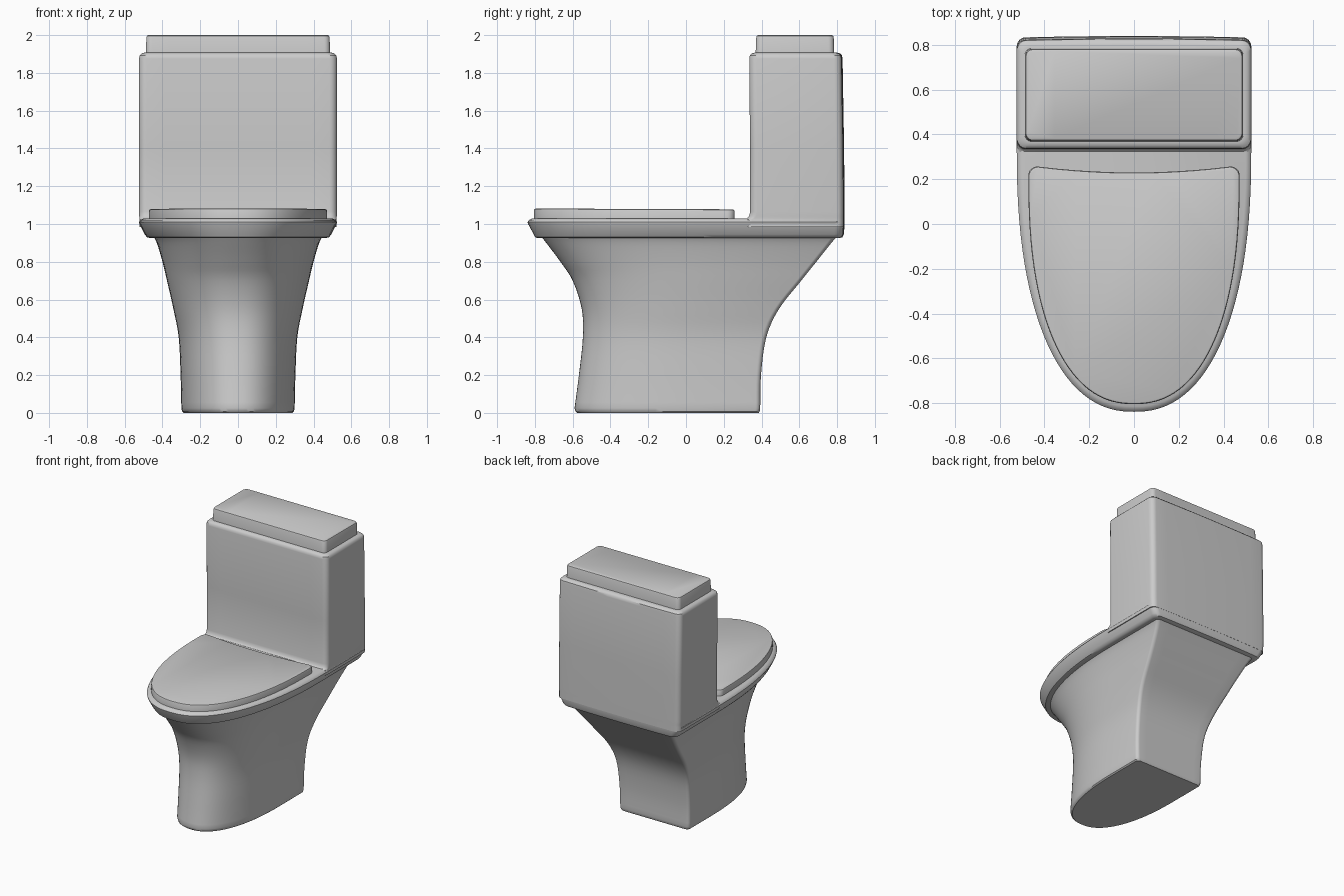
import bpy, bmesh
from math import sin, cos, pi

if "Cube" in bpy.data.objects:
    bpy.data.objects.remove(bpy.data.objects["Cube"])


def back_edge(w, yb, r, bow, steps=6, span=10):
    """Left corner, bowed back edge, right corner."""
    pts = []
    for i in range(steps + 1):
        a = pi - i / steps * pi / 2
        pts.append((-w + r + r * cos(a), yb - r + r * sin(a)))
    for i in range(1, span):
        u = -1 + 2 * i / span
        pts.append((u * (w - r), yb + bow * (1 - u * u)))
    return pts + [(-x, y) for x, y in reversed(pts[:steps + 1])]


def bowl_outline(w, yf, yb, ys, r, n=2.3, bow=0.0, count=56):
    """Rounded front and squared back, seen from above."""
    pts = []
    for i in range(count + 1):
        a = pi * i / count
        c, s = cos(a), max(sin(a), 0)
        x = w * abs(c) ** (2 / n) * (1 if c >= 0 else -1)
        pts.append((x, ys - (ys - yf) * s ** (2 / n)))
    return pts + back_edge(w, yb, r, bow)


def tank_outline(w, yf, yb, r, bow=0.0):
    back = back_edge(w, yb, r, bow)
    front = [(-x, yf + yb - y) for x, y in back_edge(w, yb, r, 0)]
    return front + back


def loft(name, sections, angle=35):
    """Skin a stack of (z, outline) sections and cap both ends."""
    bm = bmesh.new()
    rings = [[bm.verts.new((x, y, z)) for x, y in pts] for z, pts in sections]
    for a, b in zip(rings, rings[1:]):
        for i in range(len(a)):
            j = (i + 1) % len(a)
            bm.faces.new((a[i], a[j], b[j], b[i]))
    bm.faces.new(rings[0])
    bm.faces.new(rings[-1])
    bmesh.ops.recalc_face_normals(bm, faces=bm.faces)
    me = bpy.data.meshes.new(name)
    bm.to_mesh(me)
    bm.free()
    ob = bpy.data.objects.new(name, me)
    bpy.context.collection.objects.link(ob)
    bpy.ops.object.select_all(action='DESELECT')
    ob.select_set(True)
    bpy.context.view_layer.objects.active = ob
    bpy.ops.object.shade_smooth_by_angle(angle=angle * pi / 180)
    return ob


def smooth_rows(rows, sub=4):
    """Catmull-Rom interpolation between profile rows."""
    out = []
    for i in range(len(rows) - 1):
        quad = [rows[max(i - 1, 0)], rows[i], rows[i + 1], rows[min(i + 2, len(rows) - 1)]]
        for k in range(sub):
            t = k / sub
            out.append([0.5 * (2 * b + (c - a) * t + (2 * a - 5 * b + 4 * c - d) * t * t
                        + (3 * b - a - 3 * c + d) * t ** 3) for a, b, c, d in zip(*quad)])
    return out + [rows[-1]]


# Pedestal: z, half width, front y, back y, start of front curve
profile = [
    (0.025, 0.300, -0.590, 0.393, 0.10),
    (0.20, 0.304, -0.567, 0.397, 0.10),
    (0.40, 0.314, -0.546, 0.425, 0.11),
    (0.55, 0.342, -0.552, 0.492, 0.14),
    (0.70, 0.376, -0.600, 0.610, 0.19),
    (0.80, 0.400, -0.665, 0.690, 0.23),
    (0.90, 0.430, -0.740, 0.770, 0.27),
    (0.945, 0.455, -0.775, 0.808, 0.29),
]
rows = [(0.0, 0.287, -0.575, 0.385, 0.10), (0.008, 0.296, -0.585, 0.39, 0.10)] + smooth_rows(profile)
loft("pedestal", [(z, bowl_outline(w, yf, yb, ys, 0.025)) for z, w, yf, yb, ys in rows])

# Bowl rim: z, half width, front y, back y
rim = [(0.925, 0.465, -0.785, 0.805), (0.930, 0.482, -0.798, 0.822), (0.945, 0.494, -0.806, 0.830),
       (1.000, 0.522, -0.836, 0.834), (1.010, 0.524, -0.839, 0.834), (1.020, 0.518, -0.832, 0.832),
       (1.030, 0.500, -0.815, 0.825)]
loft("bowl_rim", [(z, bowl_outline(w, yf, yb, 0.33, 0.045, bow=0.006)) for z, w, yf, yb in rim])

# Closed seat lid with a concave back edge
seat = [(1.02, 0.472, -0.805, 0.257), (1.072, 0.472, -0.805, 0.257),
        (1.079, 0.469, -0.802, 0.254), (1.082, 0.462, -0.795, 0.247)]
lid = loft("seat_lid", [(z, bowl_outline(w, yf, yb, 0.19, 0.04, bow=-0.027)) for z, w, yf, yb in seat])
for v in lid.data.vertices:
    v.co.z -= 0.004 * (v.co.y + 0.8)

# Tank: z, half width, front y, back y, flaring into the rim at its foot
tank = [(0.985, 0.522, 0.310, 0.834), (1.025, 0.522, 0.310, 0.834), (1.030, 0.522, 0.323, 0.834),
        (1.042, 0.523, 0.334, 0.834), (1.065, 0.524, 0.340, 0.834), (1.40, 0.524, 0.339, 0.831),
        (1.875, 0.524, 0.335, 0.823), (1.892, 0.521, 0.338, 0.820), (1.903, 0.510, 0.349, 0.809),
        (1.907, 0.495, 0.364, 0.794)]
loft("tank", [(z, tank_outline(w, yf, yb, 0.04, 0.006)) for z, w, yf, yb in tank])

# Tank lid with a softened top edge
cap = [(1.89, 0.488, 0.368, 0.785), (1.988, 0.485, 0.372, 0.782),
       (1.996, 0.482, 0.375, 0.779), (2.0, 0.474, 0.383, 0.771)]
loft("tank_lid", [(z, tank_outline(w, yf, yb, 0.03)) for z, w, yf, yb in cap])
